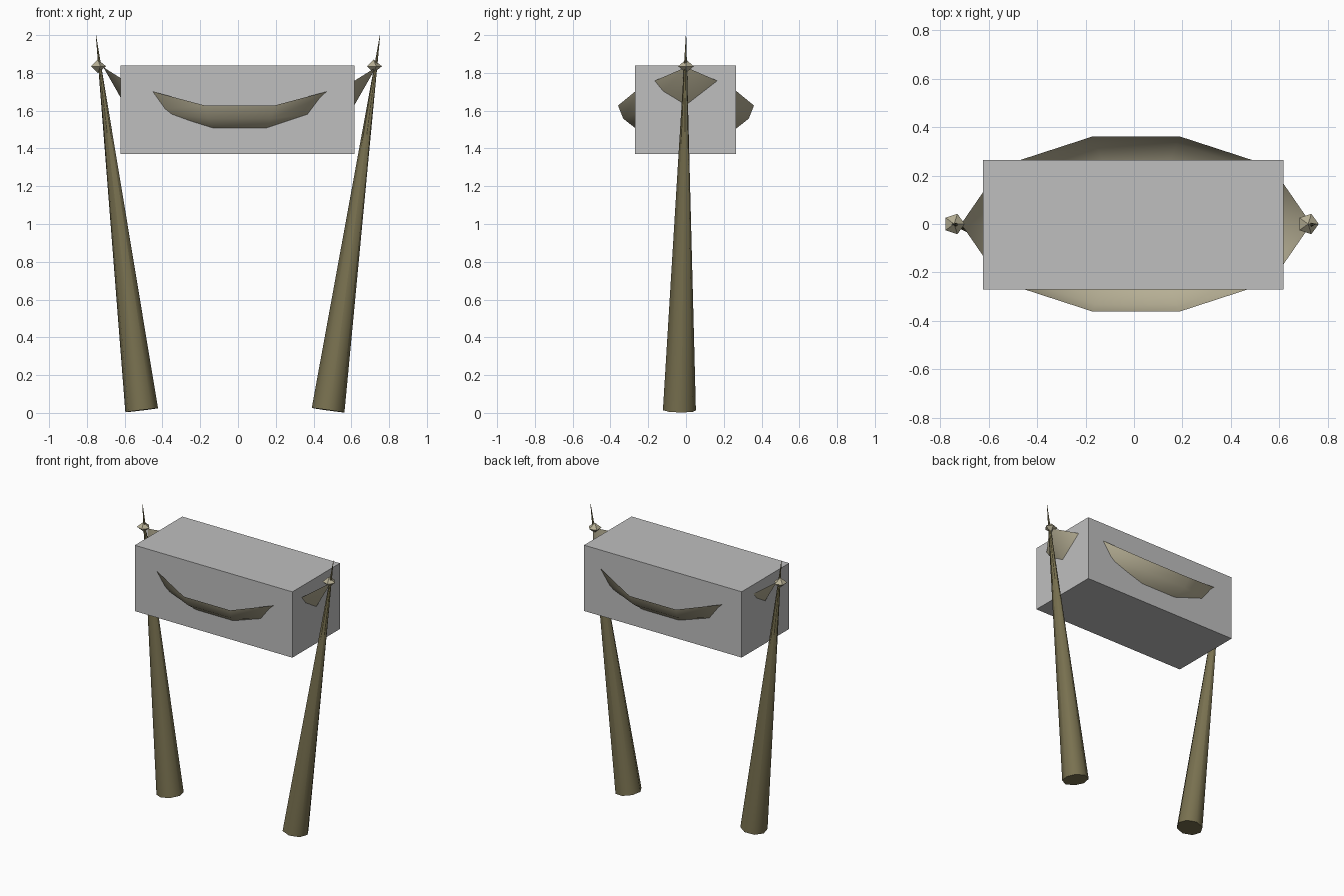
import bpy, bmesh, math
from mathutils import Vector, Matrix

if "Cube" in bpy.data.objects:
    bpy.data.objects.remove(bpy.data.objects["Cube"])


def material(name, rgb):
    m = bpy.data.materials.new(name)
    m.diffuse_color = (*rgb, 1)
    m.use_nodes = True
    m.node_tree.nodes["Principled BSDF"].inputs["Base Color"].default_value = m.diffuse_color
    return m


cloth = material("beige cloth", (0.47, 0.43, 0.30))
wood = material("olive brown wood", (0.19, 0.165, 0.08))
grey = material("plain grey", (0.52, 0.52, 0.52))


def finish(bm, name, mat, angle):
    me = bpy.data.meshes.new(name)
    bm.to_mesh(me)
    bm.free()
    me.materials.append(mat)
    ob = bpy.data.objects.new(name, me)
    bpy.context.collection.objects.link(ob)
    bpy.ops.object.select_all(action='DESELECT')
    ob.select_set(True)
    bpy.context.view_layer.objects.active = ob
    if angle:
        bpy.ops.object.shade_smooth_by_angle(angle=math.radians(angle))
    return ob


# Plain box around the middle of the hammock
bm = bmesh.new()
bmesh.ops.create_cube(
    bm, size=1,
    matrix=Matrix.Translation((-0.003, -0.003, 1.604))
    @ Matrix.Diagonal((1.24, 0.534, 0.468, 1)))
finish(bm, "box", grey, 0)

# Hammock: ten-sided rings of an open bowl, one quarter of each ring listed
rings = [
    [(0.722, 0, 1.83), (0.558, 0.238, 1.727), (0.183, 0.36, 1.627)],
    [(0.605, 0, 1.625), (0.515, 0.219, 1.60), (0.168, 0.332, 1.558)],
    [(0.463, 0, 1.53), (0.40, 0.17, 1.522), (0.135, 0.253, 1.495)],
    [(0.25, 0, 1.467), (0.21, 0.092, 1.464), (0.07, 0.137, 1.455)],
]
bm = bmesh.new()
loops = []
for end, mid, side in rings:
    q = [end, mid, side]
    pts = q + [(-x, y, z) for x, y, z in reversed(q)]
    pts += [(x, -y, z) for x, y, z in reversed(pts[1:-1])]
    # drop the doubled end points
    pts = [p for i, p in enumerate(pts) if p not in pts[:i]]
    loops.append([bm.verts.new((x + 0.009, y, z)) for x, y, z in pts])
n = len(loops[0])
# Faces wind so that the normals point out and down
for a, b in zip(loops, loops[1:]):
    for i in range(n):
        j = (i + 1) % n
        bm.faces.new((a[j], a[i], b[i], b[j]))
bottom = bm.verts.new((0.009, 0, 1.445))
for i in range(n):
    bm.faces.new((loops[-1][(i + 1) % n], loops[-1][i], bottom))
finish(bm, "hammock", cloth, 60)

# Leaning tapered poles, each with a five-sided knot near the tip
for side, base_x, knot_x in (("left", -0.51, -0.742), ("right", 0.477, 0.718)):
    base = Vector((base_x, -0.035, 0.014))
    tip = Vector((math.copysign(0.752, base_x), 0, 2.0))
    axis = tip - base
    bm = bmesh.new()
    bmesh.ops.create_cone(
        bm, cap_ends=True, segments=8, radius1=0.088, radius2=0.001,
        depth=axis.length,
        matrix=Matrix.Translation((base + tip) / 2)
        @ axis.to_track_quat('Z', 'Y').to_matrix().to_4x4())
    finish(bm, side + "_pole", wood, 60)

    bm = bmesh.new()
    bmesh.ops.create_uvsphere(
        bm, u_segments=5, v_segments=2, radius=0.044,
        matrix=Matrix.Translation((knot_x, 0, 1.835))
        @ Matrix.Rotation(-math.pi / 2, 4, 'Z')
        @ Matrix.Diagonal((1, 1, 0.8, 1)))
    finish(bm, side + "_knot", cloth, 0)
